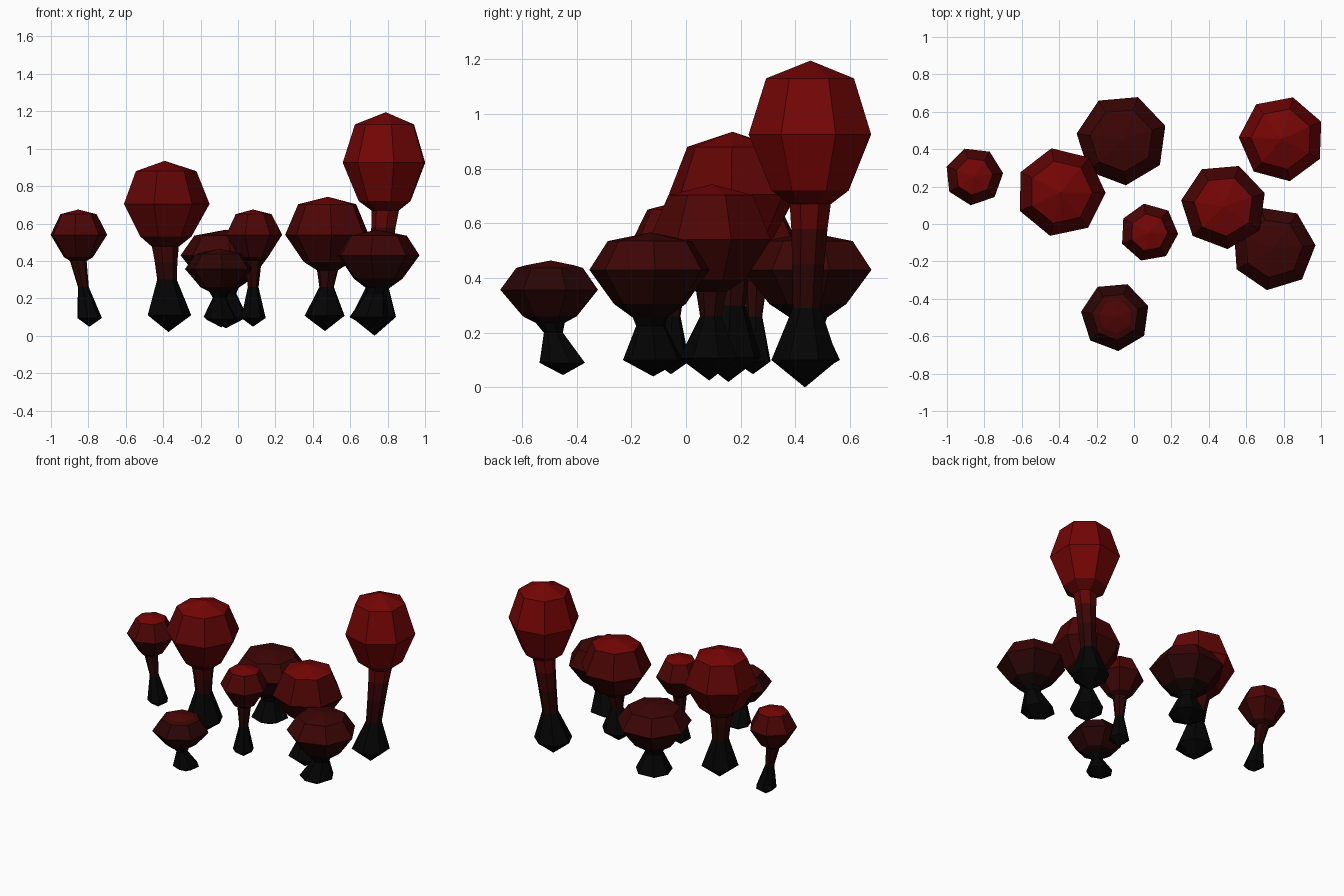
import bpy, bmesh, math
from mathutils import Vector

cube = bpy.data.objects.get("Cube")
if cube:
    bpy.data.objects.remove(cube, do_unlink=True)

SIDES = 7


def make_material(name, red, other):
    mat = bpy.data.materials.new(name)
    mat.use_nodes = True
    colour = (red, other, other, 1)
    mat.diffuse_color = colour
    bsdf = mat.node_tree.nodes["Principled BSDF"]
    bsdf.inputs["Base Color"].default_value = colour
    bsdf.inputs["Roughness"].default_value = 0.9
    return mat


# Colours from charred base to glowing crown
NAMES = ["black", "ember", "deep_red", "dark_red", "wine_red", "mid_red", "bright_red"]
PALETTE = [make_material(n, r, g) for n, r, g in zip(
    NAMES, (.0013, .008, .023, .045, .075, .12, .175),
    (.0013, .0014, .0015, .0015, .0015, .0015, .0015))]

# Each kind: stem and cap outlines as (radius, height), with a colour name per band
KINDS = {
    "tall": dict(
        stem=[(0, 0), (.125, .1), (.052, .29), (.06, .45), (.068, .58), (.077, .67)],
        stem_colours="black black deep_red dark_red mid_red",
        cap=[(.077, .67), (.145, .72), (.23, .925), (.165, 1.13), (0, 1.195)],
        cap_colours="mid_red bright_red bright_red bright_red"),
    "round": dict(
        stem=[(0, .02), (.122, .11), (.055, .3), (.064, .4), (.075, .476)],
        stem_colours="black black deep_red dark_red",
        cap=[(.075, .476), (.143, .53), (.24, .705), (.17, .88), (0, .935)],
        cap_colours="dark_red mid_red mid_red bright_red"),
    "small": dict(
        stem=[(0, .048), (.068, .095), (.03, .26), (.046, .4)],
        stem_colours="black black deep_red",
        cap=[(.046, .4), (.08, .42), (.156, .54), (.1, .65), (0, .675)],
        cap_colours="deep_red dark_red wine_red bright_red"),
    "broad": dict(
        stem=[(0, .025), (.11, .107), (.04, .26), (.058, .35)],
        stem_colours="black black deep_red",
        cap=[(.058, .35), (.13, .395), (.23, .54), (.16, .703), (0, .743)],
        cap_colours="deep_red dark_red wine_red bright_red"),
    "flat": dict(
        stem=[(0, .04), (.112, .1), (.055, .225), (.065, .255)],
        stem_colours="black black black",
        cap=[(.065, .255), (.135, .305), (.226, .43), (.158, .535), (0, .567)],
        cap_colours="ember deep_red dark_red dark_red"),
    "tiny": dict(
        stem=[(0, .045), (.086, .09), (.036, .2), (.055, .236)],
        stem_colours="black black black",
        cap=[(.055, .236), (.102, .26), (.185, .357), (.126, .437), (.09, .447), (0, .464)],
        cap_colours="ember deep_red deep_red dark_red wine_red"),
}


def lathe(name, outline, colours, centre, turn, size, lean):
    """Join faceted rings along an outline; lean shifts rings off centre by height."""
    bm = bmesh.new()
    rings = []
    for radius, z in outline:
        middle = Vector((*centre, z)) + lean(z)
        ring = []
        for i in range(SIDES if radius else 1):
            a = math.radians(turn) + math.tau * i / SIDES
            arm = Vector((math.cos(a), math.sin(a), 0)) * radius * size
            ring.append(bm.verts.new(middle + arm))
        rings.append(ring)
    for low, high, colour in zip(rings, rings[1:], colours.split()):
        for i in range(SIDES):
            j = (i + 1) % SIDES
            corners = [low[i % len(low)], low[j % len(low)],
                       high[j % len(high)], high[i % len(high)]]
            face = bm.faces.new(list(dict.fromkeys(corners)))
            face.material_index = NAMES.index(colour)
    mesh = bpy.data.meshes.new(name)
    bm.to_mesh(mesh)
    bm.free()
    for mat in PALETTE:
        mesh.materials.append(mat)
    obj = bpy.data.objects.new(name, mesh)
    bpy.context.collection.objects.link(obj)


def mushroom(name, kind, centre, turn, foot, size=1):
    shape = KINDS[kind]
    top, base = shape["stem"][-1][1], shape["stem"][1][1]

    def lean(z):
        t = min(1, max(0, (top - z) / (top - base)))
        return Vector((*foot, 0)) * t

    for part in ("stem", "cap"):
        lathe(f"{name}_{part}", shape[part], shape[part + "_colours"],
              centre, turn, size, lean)


# The cluster: cap centre, turn in degrees, and foot offset from the cap
mushroom("tall_mushroom", "tall", (.79, .455), 75, (-.06, -.02))
mushroom("round_mushroom", "round", (-.392, .17), 102, (.02, -.015))
mushroom("left_small_mushroom", "small", (-.855, .255), 109, (.06, -.01))
mushroom("middle_small_mushroom", "small", (.08, -.045), 100, (0, -.01))
mushroom("broad_mushroom", "broad", (.48, .095), -85, (-.015, -.01))
mushroom("front_flat_mushroom", "flat", (.745, -.13), 107, (-.045, .01))
mushroom("back_flat_mushroom", "flat", (-.065, .45), -85, (0, 0), 1.08)
mushroom("tiny_mushroom", "tiny", (-.1, -.495), -85, (.01, .045))
